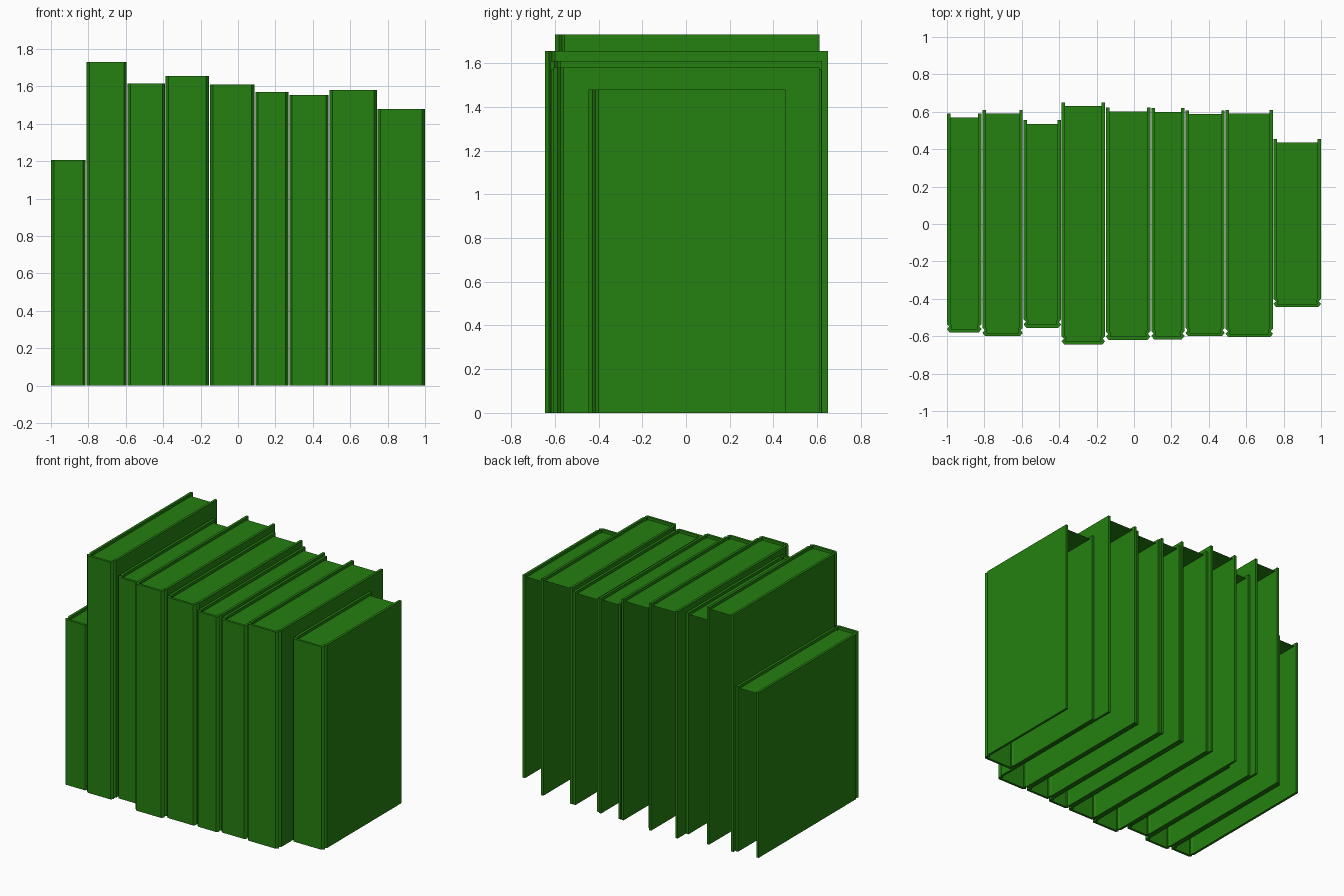
import bpy
import bmesh

cube = bpy.data.objects.get("Cube")
if cube:
    bpy.data.objects.remove(cube, do_unlink=True)

green = bpy.data.materials.new("green")
green.use_nodes = True
colour = (0.018, 0.215, 0.005, 1)
green.diffuse_color = colour
green.node_tree.nodes["Principled BSDF"].inputs["Base Color"].default_value = colour

BOARD = 0.018    # cover thickness
RECESS = 0.02    # pages sit inside the cover edges


def finish(name, bm):
    mesh = bpy.data.meshes.new(name)
    bm.to_mesh(mesh)
    bm.free()
    mesh.materials.append(green)
    obj = bpy.data.objects.new(name, mesh)
    bpy.context.collection.objects.link(obj)
    return obj


def add_cover(name, left, right, front, back, height):
    # U-shaped section: board, hinge groove, chamfered spine, then mirrored
    outer = [(0, back), (0, front + 0.045), (0.012, front + 0.032),
             (0, front + 0.018), (0.015, front)]
    inner = [(0.022, front + BOARD), (0.026, front + 0.035),
             (BOARD, front + 0.052), (BOARD, back)]
    half_out = [(left + x, y) for x, y in outer]
    half_in = [(left + x, y) for x, y in inner]

    def mirror(points):
        return [(left + right - x, y) for x, y in reversed(points)]

    section = half_out + mirror(half_out) + mirror(half_in) + half_in
    bm = bmesh.new()
    base = bm.faces.new([bm.verts.new((x, y, 0)) for x, y in section])
    top = bmesh.ops.extrude_face_region(bm, geom=[base])["geom"]
    bmesh.ops.translate(bm, vec=(0, 0, height),
                        verts=[v for v in top if isinstance(v, bmesh.types.BMVert)])
    if not base.is_valid or len([f for f in bm.faces if all(v.co.z == 0 for v in f.verts)]) == 0:
        bm.faces.new([v for v in bm.verts if v.co.z == 0])
    bmesh.ops.recalc_face_normals(bm, faces=bm.faces)
    return finish(name, bm)


def add_pages(name, left, right, front, back, height):
    # Only the upper sheet closes the hollow book
    z = height - RECESS
    x0, x1 = left + BOARD, right - BOARD
    y0, y1 = front + BOARD, back - RECESS
    bm = bmesh.new()
    bm.faces.new([bm.verts.new((x, y, z))
                  for x, y in ((x0, y0), (x1, y0), (x1, y1), (x0, y1))])
    return finish(name, bm)


# left edge, right edge, front, back, height
books = [
    (-1.0, -0.815, -0.58, 0.59, 1.205),
    (-0.81, -0.595, -0.60, 0.61, 1.73),
    (-0.59, -0.39, -0.555, 0.555, 1.615),
    (-0.387, -0.155, -0.645, 0.65, 1.655),
    (-0.15, 0.087, -0.62, 0.622, 1.61),
    (0.093, 0.27, -0.617, 0.62, 1.57),
    (0.275, 0.485, -0.60, 0.608, 1.555),
    (0.49, 0.743, -0.605, 0.61, 1.58),
    (0.746, 1.0, -0.445, 0.455, 1.48),
]
for i, book in enumerate(books, 1):
    add_cover(f"book_cover_{i}", *book)
    add_pages(f"book_pages_{i}", *book)
